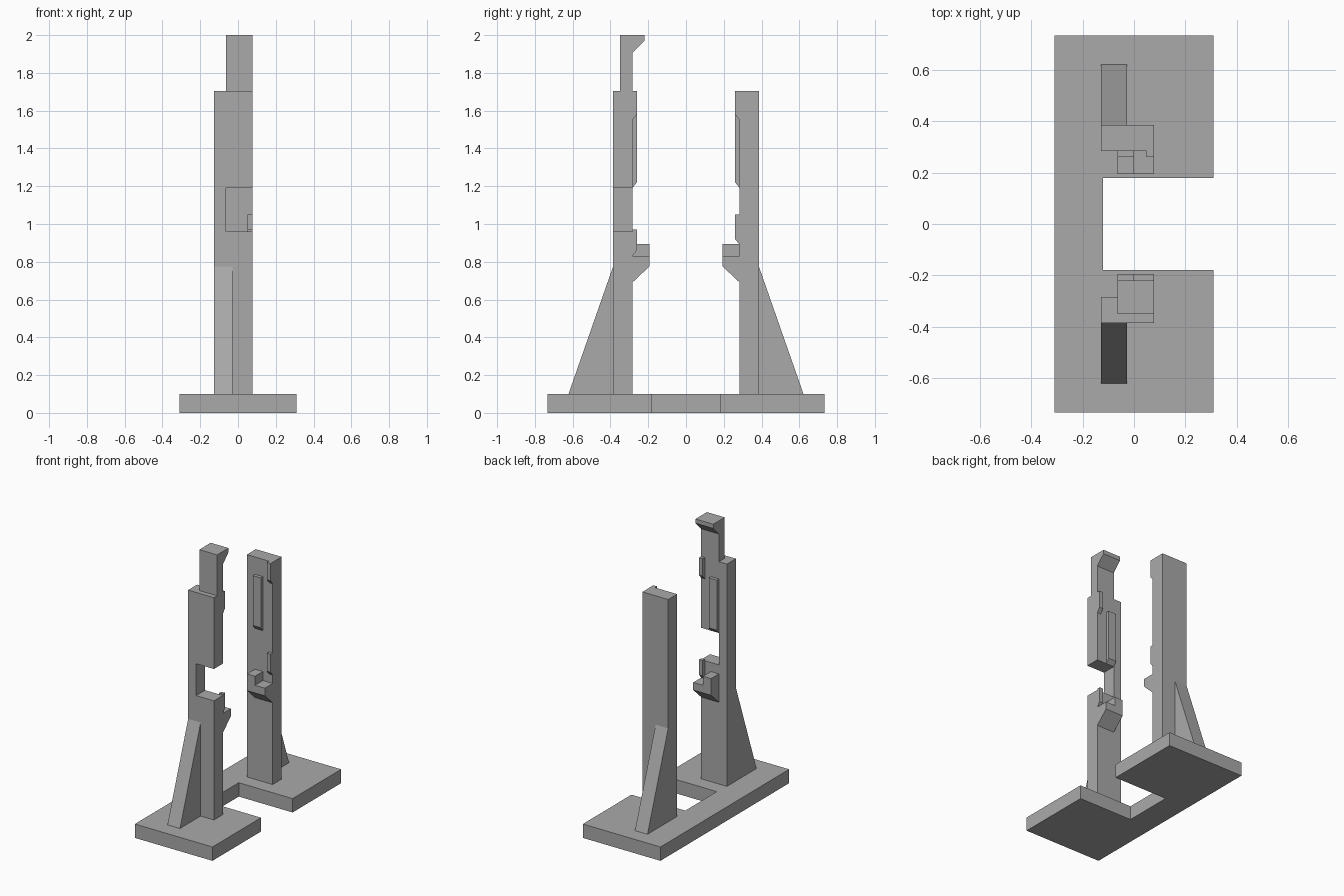
import bpy, bmesh
from mathutils import Vector

default = bpy.data.objects.get("Cube")
if default:
    bpy.data.objects.remove(default, do_unlink=True)

grey = bpy.data.materials.new("plain grey")
grey.use_nodes = True
GREY = (0.4, 0.4, 0.4, 1)
grey.diffuse_color = GREY
grey.node_tree.nodes["Principled BSDF"].inputs["Base Color"].default_value = GREY


def prism(name, outline, axis, lo, hi, side=1):
    """Extrude a 2D outline along an axis; side -1 mirrors it front to back."""
    def place(p, d):
        a, b = p
        x, y, z = {"x": (d, a, b), "y": (a, d, b), "z": (a, b, d)}[axis]
        return Vector((x, y * side, z))

    bm = bmesh.new()
    face = bm.faces.new([bm.verts.new(place(p, lo)) for p in outline])
    step = place((0, 0), hi) - place((0, 0), lo)
    top = bmesh.ops.extrude_face_region(bm, geom=[face], use_keep_orig=True)["geom"]
    bmesh.ops.translate(bm, vec=step, verts=[v for v in top if isinstance(v, bmesh.types.BMVert)])
    bmesh.ops.recalc_face_normals(bm, faces=bm.faces)
    mesh = bpy.data.meshes.new(name)
    bm.to_mesh(mesh)
    bm.free()
    mesh.materials.append(grey)
    obj = bpy.data.objects.new(name, mesh)
    bpy.context.collection.objects.link(obj)
    return obj


# Shared sizes
FLOOR, TOP = 0.1, 1.705
LEFT, RIGHT = 0.078, -0.128      # tower sides
MID = -0.064                     # edge of the notch, post, rail and shelf
INNER, OUTER = 0.284, 0.386      # tower faces, measured from the middle
RIB = 0.26                       # face of the raised ribs

# C-shaped base plate
prism("base_plate", [(-0.31, -0.734), (0.31, -0.734), (0.31, -0.18), (-0.12, -0.18),
                     (-0.12, 0.18), (0.31, 0.18), (0.31, 0.734), (-0.31, 0.734)], "z", 0, FLOOR)

# Towers: the front one has a notch cut through its left side
prism("back_tower", [(RIGHT, FLOOR), (LEFT, FLOOR), (LEFT, TOP), (RIGHT, TOP)], "y", INNER, OUTER)
prism("front_tower", [(RIGHT, FLOOR), (LEFT, FLOOR), (LEFT, 0.96), (MID, 0.96), (MID, 1.19),
                      (LEFT, 1.19), (LEFT, TOP), (RIGHT, TOP)], "y", INNER, OUTER, -1)


def rib(name, bottom, top, lo, hi, side):
    """Raised strip on an inner tower face with a sloped lower end."""
    prism(name, [(INNER, bottom), (RIB, bottom + 0.03), (RIB, top), (INNER, top)], "x", lo, hi, side)


# Details repeated on both towers
for label, side, low_rib in (("front", -1, (0.83, 0.97)), ("back", 1, (0.89, 1.05))):
    prism(label + "_gusset", [(0.622, FLOOR), (OUTER, FLOOR), (OUTER, 0.775)],
          "x", RIGHT, -0.028, side)
    rib(label + "_center_rail", 1.19, 1.58, MID, 0, side)
    rib(label + "_upper_rib", 1.55, TOP, 0.049, LEFT, side)
    rib(label + "_lower_rib", *low_rib, 0.049, LEFT, side)
    # Stepped shelf with a sloped underside
    for part, height, lo, hi in (("high", 0.895, MID, 0), ("low", 0.83, 0, LEFT)):
        prism(f"{label}_shelf_{part}", [(INNER, 0.69), (0.194, 0.775), (0.194, height),
                                        (INNER, height)], "x", lo, hi, side)

# Hooked post on the front tower
prism("hook_post", [(0.35, TOP), (0.35, 2), (0.22, 2), (0.22, 1.97), (INNER, 1.905),
                    (INNER, TOP)], "x", MID, LEFT, -1)
